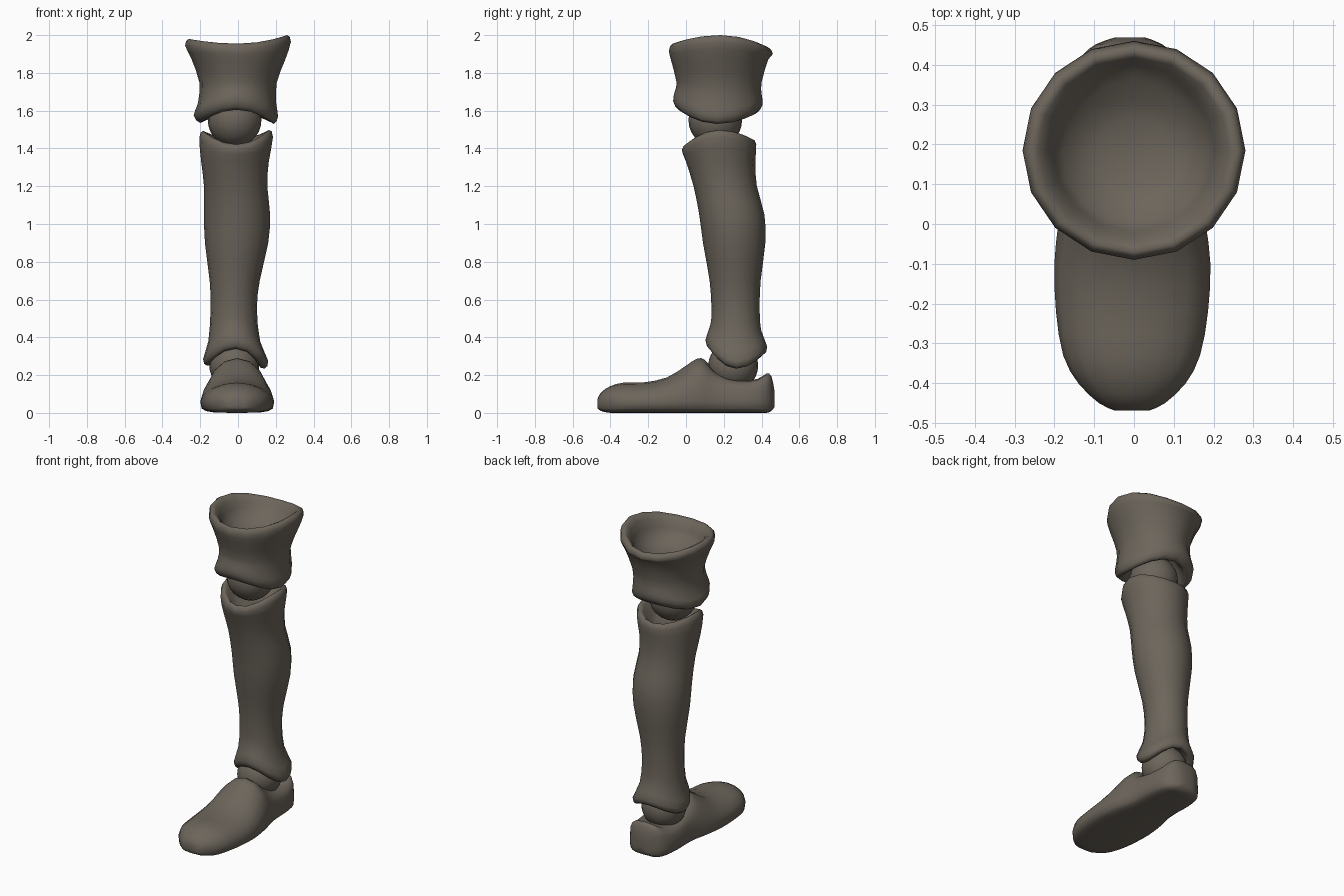
import bpy, bmesh, math

SIDES = 16
mat = bpy.data.materials.new("warm_grey_brown")
mat.diffuse_color = (0.15, 0.13, 0.105, 1)


def refine(rows):
    """Insert a smooth in-between row between every two rows."""
    out = []
    for i in range(len(rows) - 1):
        p0, p1, p2 = rows[max(i - 1, 0)], rows[i], rows[i + 1]
        p3 = rows[min(i + 2, len(rows) - 1)]
        out += [p1, tuple((9 * (b + c) - a - d) / 16 for a, b, c, d in zip(p0, p1, p2, p3))]
    return out + [rows[-1]]


def loft(name, rings):
    """Skin closed rings of points and close both ends with a fan."""
    bm = bmesh.new()
    loops = [[bm.verts.new(p) for p in ring] for ring in rings]
    for a, b in zip(loops, loops[1:]):
        for i in range(SIDES):
            j = (i + 1) % SIDES
            bm.faces.new((a[i], a[j], b[j], b[i]))
    for end in (loops[0], loops[-1]):
        mid = bm.verts.new([sum(v.co[k] for v in end) / SIDES for k in range(3)])
        for i in range(SIDES):
            bm.faces.new((end[i], end[(i + 1) % SIDES], mid))
    finish(name, bm)


def finish(name, bm):
    bmesh.ops.recalc_face_normals(bm, faces=bm.faces)
    for f in bm.faces:
        f.smooth = True
    me = bpy.data.meshes.new(name)
    bm.to_mesh(me)
    bm.free()
    me.materials.append(mat)
    bpy.context.collection.objects.link(bpy.data.objects.new(name, me))


def limb(name, rows):
    """Rows: x0, x1, y0, y1, then one z or left/right/front/back z (saddle rim)."""
    rows = refine([r if len(r) == 8 else r[:4] + (r[4],) * 4 for r in rows])
    rings = []
    for x0, x1, y0, y1, zl, zr, zf, zb in rows:
        ring = []
        for i in range(SIDES):
            t = 2 * math.pi * i / SIDES
            c, s = math.cos(t), math.sin(t)
            z = c * c * (zr if c > 0 else zl) + s * s * (zb if s > 0 else zf)
            ring.append(((x0 + x1) / 2 + c * (x1 - x0) / 2,
                         (y0 + y1) / 2 + s * (y1 - y0) / 2, z))
        rings.append(ring)
    loft(name, rings)


def ball(name, centre, r):
    bm = bmesh.new()
    bmesh.ops.create_uvsphere(bm, u_segments=20, v_segments=14, radius=r)
    bmesh.ops.translate(bm, verts=bm.verts, vec=centre)
    finish(name, bm)


# Thigh cuff: bowl on top, rolled rims, hollow underside
limb("thigh_cuff", [
    (-.09, .09, .09, .27, 1.81),
    (-.18, .18, .00, .36, 1.86),
    (-.22, .22, -.03, .40, 1.95, 1.97, 1.91, 1.89),
    (-.26, .26, -.07, .435, 1.98, 2.00, 1.955, 1.935),
    (-.28, .28, -.09, .46, 1.945, 1.965, 1.92, 1.90),
    (-.245, .25, -.08, .435, 1.87),
    (-.205, .205, -.05, .40, 1.75),
    (-.212, .202, -.06, .40, 1.64, 1.64, 1.70, 1.69),
    (-.235, .212, -.068, .405, 1.575, 1.57, 1.65, 1.63),
    (-.20, .19, -.04, .37, 1.535, 1.53, 1.605, 1.585),
    (-.165, .15, .00, .33, 1.57, 1.57, 1.63, 1.61),
    (-.10, .07, .05, .27, 1.71),
])

# Knee joint
ball("knee_ball", (-.018, .155, 1.55), .142)

# Shin: cupped top, calf swell, flared arched hem
limb("shin", [
    (-.10, .08, .07, .26, 1.39),
    (-.15, .13, .03, .31, 1.46, 1.46, 1.395, 1.41),
    (-.185, .165, .00, .35, 1.493, 1.498, 1.422, 1.45),
    (-.205, .185, -.022, .372, 1.455, 1.46, 1.39, 1.42),
    (-.195, .163, .00, .367, 1.33),
    (-.18, .155, .04, .375, 1.20),
    (-.18, .17, .07, .415, 1.05),
    (-.175, .16, .09, .42, .90),
    (-.15, .115, .125, .395, .70),
    (-.145, .10, .135, .39, .55),
    (-.157, .117, .13, .397, .38, .38, .47, .44),
    (-.185, .16, .103, .43, .285, .275, .385, .35),
    (-.165, .14, .125, .41, .25, .235, .34, .31),
    (-.13, .10, .16, .37, .27, .26, .365, .34),
    (-.09, .06, .19, .31, .37),
])

# Ankle joint
ball("ankle_ball", (-.02, .25, .25), .132)

# Foot: sections from toe to heel as y, x0, x1, top, bottom, roundness
foot = refine([
    (-.468, -.05, .04, .075, .025, 1),
    (-.45, -.088, .078, .108, .01, 1),
    (-.40, -.14, .13, .142, 0, 1),
    (-.33, -.178, .166, .16, 0, 1),
    (-.22, -.196, .186, .162, 0, 1),
    (-.10, -.20, .192, .188, 0, 1),
    (0, -.19, .18, .25, 0, 1),
    (.06, -.178, .168, .288, 0, 1),
    (.10, -.168, .157, .28, 0, .9),
    (.15, -.16, .145, .225, 0, .7),
    (.22, -.158, .138, .185, 0, .5),
    (.30, -.16, .135, .172, 0, .5),
    (.38, -.15, .122, .18, 0, .5),
    (.425, -.128, .10, .208, 0, .55),
    (.452, -.095, .07, .195, .01, .6),
    (.468, -.05, .03, .12, .03, .8),
])
rings = []
for y, x0, x1, top, bottom, p in foot:
    wide = min(.06, (top + bottom) / 2)
    ring = []
    for i in range(SIDES):
        t = 2 * math.pi * i / SIDES
        c, s = math.cos(t), math.sin(t)
        e = p if s > 0 else .5
        h = (top - wide) if s > 0 else (bottom - wide)
        ring.append(((x0 + x1) / 2 + math.copysign(abs(c) ** e, c) * (x1 - x0) / 2,
                     y, wide + h * abs(s) ** e))
    rings.append(ring)
loft("foot", rings)
